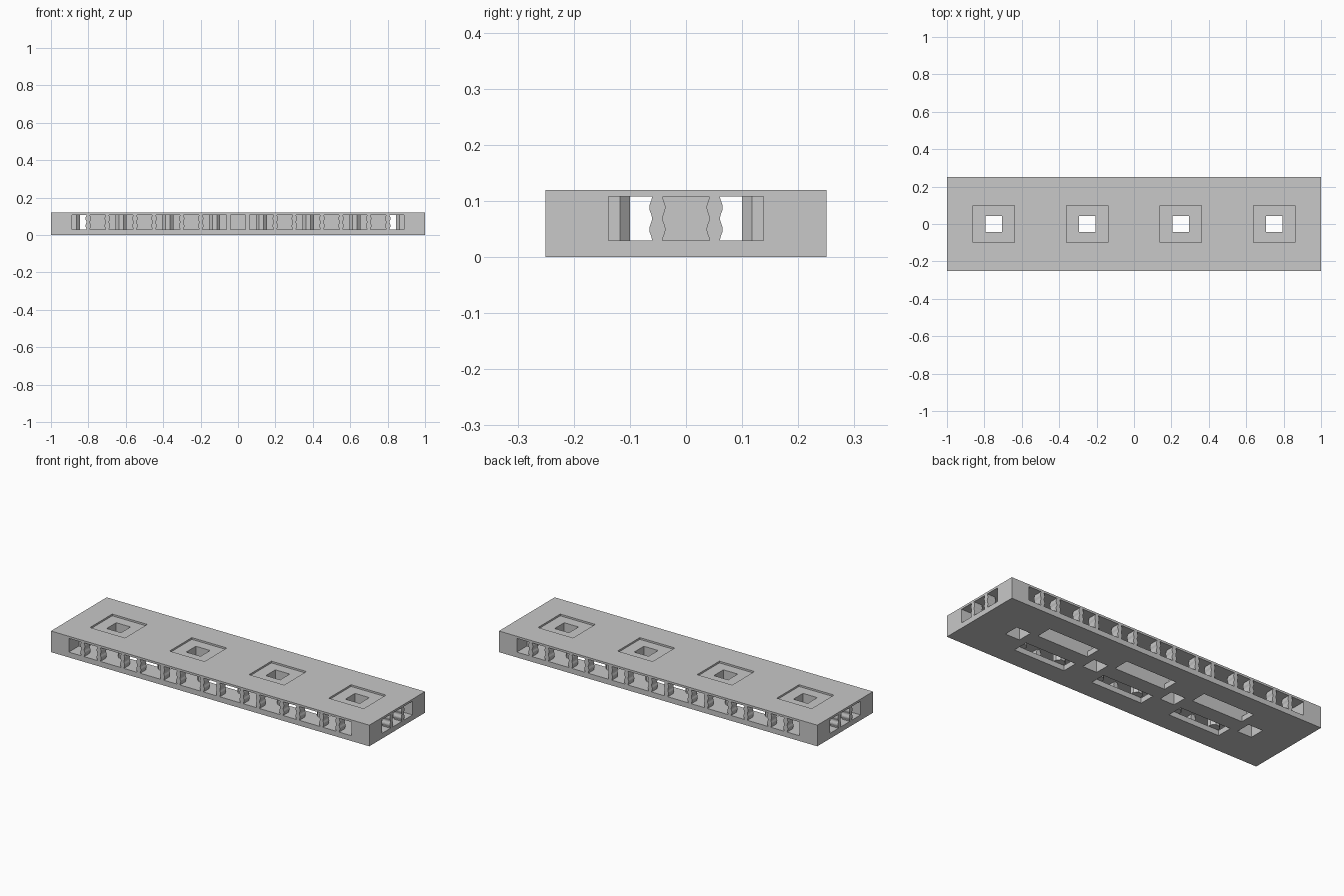
import bpy, bmesh, math
from mathutils import Matrix, Vector

cube = bpy.data.objects.get("Cube")
if cube:
    bpy.data.objects.remove(cube, do_unlink=True)

grey = bpy.data.materials.new("plain grey")
grey.use_nodes = True
GREY = (0.58, 0.58, 0.58, 1)
grey.diffuse_color = GREY
grey.node_tree.nodes["Principled BSDF"].inputs["Base Color"].default_value = GREY

LENGTH, DEPTH, HEIGHT = 1.0, 0.25, 0.12    # half length, half depth, height
FLOOR, CEILING = 0.03, 0.108               # inner hollow
WALL = 0.05                                # depth of the outer dividers
WELLS = (-0.75, -0.25, 0.25, 0.75)         # square wells along x
BAYS = [0.25 * k for k in range(-3, 4)]


def add_box(bm, x0, x1, y0, y1, z0, z1):
    size = (x1 - x0, y1 - y0, z1 - z0)
    mid = ((x0 + x1) / 2, (y0 + y1) / 2, (z0 + z1) / 2)
    bmesh.ops.create_cube(bm, size=1, matrix=Matrix.Translation(mid) @ Matrix.Diagonal((*size, 1)))


def add_prism(bm, points, offset):
    """Extrude a closed outline along an offset."""
    face = bm.faces.new([bm.verts.new(p) for p in points])
    out = bmesh.ops.extrude_face_region(bm, geom=[face], use_keep_orig=True)
    verts = [v for v in out["geom"] if isinstance(v, bmesh.types.BMVert)]
    bmesh.ops.translate(bm, verts=verts, vec=offset)


def finish(name, bm):
    bmesh.ops.recalc_face_normals(bm, faces=bm.faces)
    mesh = bpy.data.meshes.new(name)
    bm.to_mesh(mesh)
    bm.free()
    mesh.materials.append(grey)
    obj = bpy.data.objects.new(name, mesh)
    bpy.context.collection.objects.link(obj)
    return obj


def boxes(name, items):
    bm = bmesh.new()
    for item in items:
        add_box(bm, *item)
    return finish(name, bm)


def cut(obj, items):
    """Subtract separate boxes from a part."""
    cutter = boxes("cutter", items)
    cutter.hide_render = True
    mod = obj.modifiers.new("cut", "BOOLEAN")
    mod.operation, mod.solver, mod.object = "DIFFERENCE", "EXACT", cutter
    bpy.context.view_layer.update()
    graph = bpy.context.evaluated_depsgraph_get()
    mesh = bpy.data.meshes.new_from_object(obj.evaluated_get(graph))
    obj.modifiers.clear()
    obj.data = mesh
    bpy.data.objects.remove(cutter, do_unlink=True)


def squares(half_x, half_y, z0, z1):
    return [(x - half_x, x + half_x, -half_y, half_y, z0, z1) for x in WELLS]


holes = squares(0.045, 0.043, -0.1, 0.3)

# Base plate with long slots and wells
base = boxes("base_plate", [(-LENGTH, LENGTH, -DEPTH, DEPTH, 0, FLOOR)])
slots = []
for x in (-0.5, 0, 0.5):
    for y0, y1 in ((0.045, 0.135), (-0.135, -0.045)):
        slots.append((x - 0.16, x + 0.16, y0, y1, -0.1, 0.1))
cut(base, slots + holes)

# Top plate with shallow square recesses around the wells
top = boxes("top_plate", [(-LENGTH, LENGTH, -DEPTH, DEPTH, CEILING, HEIGHT)])
cut(top, squares(0.11, 0.1, HEIGHT - 0.01, 0.3))
cut(top, holes)

# Solid corners
corner = []
for sx in (-1, 1):
    for sy in (-1, 1):
        xs = sorted((sx * 0.888, sx * LENGTH))
        ys = sorted((sy * 0.138, sy * DEPTH))
        corner.append((*xs, *ys, FLOOR, CEILING))
boxes("corner_blocks", corner)

# Central spine and the walls around each well
boxes("central_spine", [(x - 0.19, x + 0.19, -0.045, 0.045, FLOOR, CEILING)
                        for x in (-0.5, 0, 0.5)])
wells = boxes("well_walls", squares(0.06, 0.06, FLOOR, CEILING))
cut(wells, holes)


# Wavy dividers between the side openings
def wavy_outline():
    steps = 16
    side = []
    for i in range(steps + 1):
        t = i / steps
        side.append((0.012 + 0.0025 * math.cos(4 * math.pi * t + math.pi),
                     FLOOR + t * (CEILING - FLOOR)))
    return side + [(-w, z) for w, z in reversed(side)]


bm = bmesh.new()
outline = wavy_outline()
for side in (-1, 1):
    for bay in BAYS:
        for shift in (-0.051, 0.051):
            add_prism(bm, [(bay + shift + w, side * DEPTH, z) for w, z in outline],
                      Vector((0, -side * WALL, 0)))
    for shift in (-0.051, 0.051):
        add_prism(bm, [(side * LENGTH, shift + w, z) for w, z in outline],
                  Vector((-side * WALL, 0, 0)))
finish("wavy_dividers", bm)

# Chamfered pillars inside
bm = bmesh.new()
R, FLAT = 0.03, 0.012
octagon = [(R, -FLAT), (R, FLAT), (FLAT, R), (-FLAT, R),
           (-R, FLAT), (-R, -FLAT), (-FLAT, -R), (FLAT, -R)]
for k in range(8):
    for y in (-0.13, 0.13):
        add_prism(bm, [(0.25 * k - 0.875 + a, y + b, FLOOR) for a, b in octagon],
                  Vector((0, 0, CEILING - FLOOR)))
finish("inner_pillars", bm)
